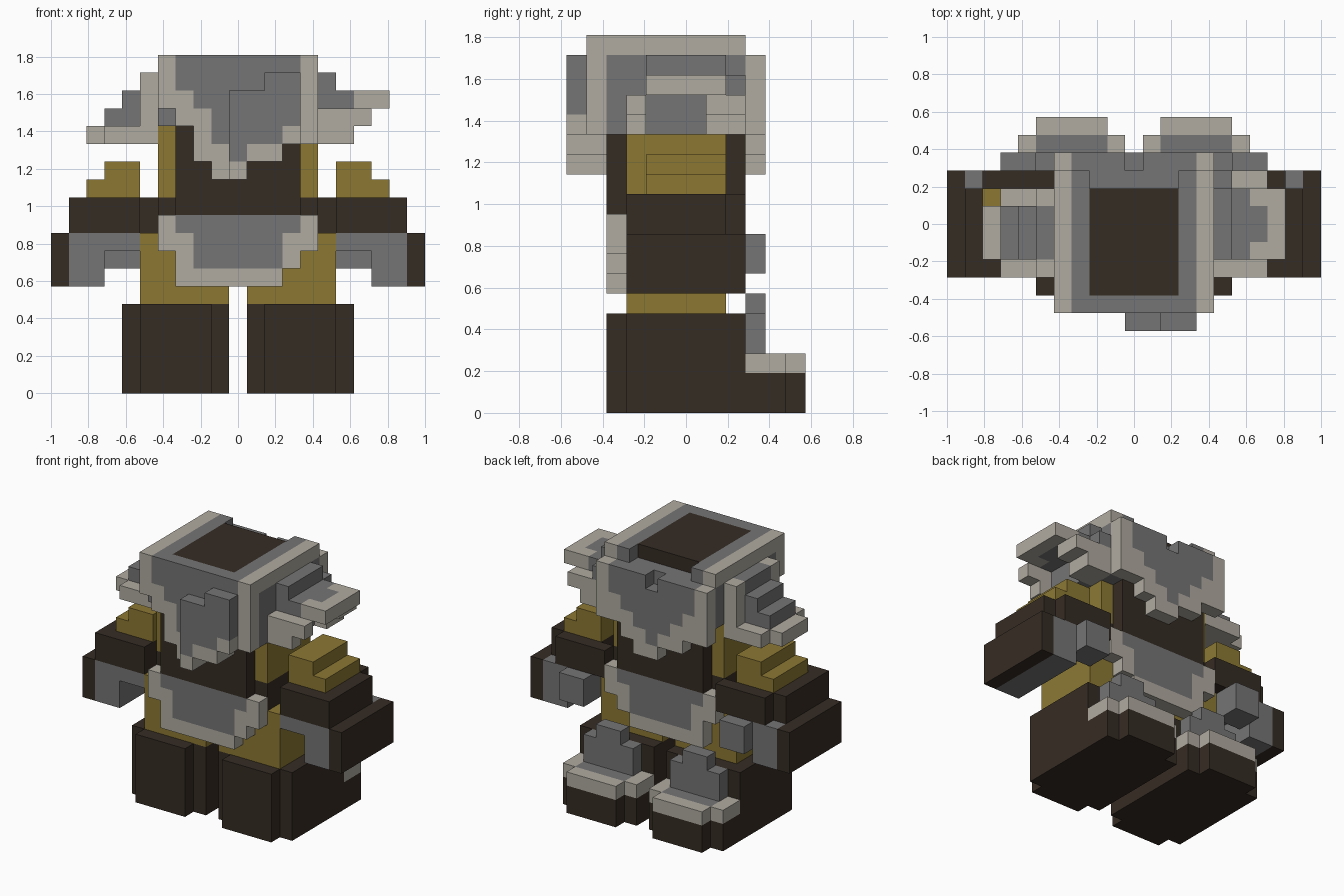
import bpy
import bmesh
from mathutils import Vector

cube = bpy.data.objects.get("Cube")
if cube:
    bpy.data.objects.remove(cube, do_unlink=True)

U = 2 / 21  # size of one block


def make_material(name, rgb):
    mat = bpy.data.materials.new(name)
    mat.use_nodes = True
    mat.diffuse_color = (*rgb, 1)
    mat.node_tree.nodes["Principled BSDF"].inputs["Base Color"].default_value = (*rgb, 1)
    return mat


MATERIALS = [
    make_material("dark_brown", (0.036, 0.025, 0.017)),
    make_material("gold", (0.262, 0.188, 0.034)),
    make_material("mid_grey", (0.178, 0.178, 0.178)),
    make_material("pale_stone", (0.435, 0.408, 0.352)),
]
DARK, GOLD, GREY, PALE = range(4)
blocks = {}  # block position -> (part, colour)


def fill(part, colour, xs, ys, zs):
    """Fill an inclusive range of blocks."""
    for x in range(xs[0], xs[1] + 1):
        for y in range(ys[0], ys[1] + 1):
            for z in range(zs[0], zs[1] + 1):
                blocks[x, y, z] = (part, colour)


def mirrored(part, colour, xs, ys, zs):
    """Fill on both sides, naming the parts left and right."""
    fill("left_" + part, colour, xs, ys, zs)
    fill("right_" + part, colour, (-xs[1], -xs[0]), ys, zs)


# Legs and shoes
mirrored("leg", DARK, (1, 6), (-3, 2), (0, 4))
mirrored("leg", DARK, (2, 5), (-4, -4), (0, 4))
mirrored("thigh", GOLD, (1, 5), (-3, 1), (5, 5))
for colour, zs in ((DARK, (0, 1)), (PALE, (2, 2))):
    mirrored("shoe", colour, (1, 6), (3, 4), zs)
    mirrored("shoe", colour, (2, 5), (5, 5), zs)
mirrored("shoe", GREY, (2, 5), (4, 4), (2, 2))
mirrored("shin_guard", GREY, (2, 5), (3, 3), (3, 4))
mirrored("shin_guard", GREY, (3, 4), (3, 3), (5, 5))

# Torso and hips
fill("hips", GOLD, (-5, 5), (-3, 1), (6, 8))
fill("torso", DARK, (-4, 4), (-3, 1), (9, 10))
fill("torso", GOLD, (-4, 4), (-3, 1), (11, 14))
fill("torso", DARK, (-3, 3), (-4, 2), (10, 14))

# Belt plates, front and rear
for name, y in (("front_belt", -4), ("rear_belt", 2)):
    fill(name, PALE, (-4, 4), (y, y), (8, 9))
    fill(name, PALE, (-3, 3), (y, y), (7, 7))
    fill(name, PALE, (-3, 2), (y, y), (6, 6))
    fill(name, GREY, (-3, 3), (y, y), (9, 9))
    fill(name, GREY, (-2, 2), (y, y), (7, 8))

# Arms, hands and shoulder pads
mirrored("arm", DARK, (6, 9), (-3, 1), (9, 10))
mirrored("arm", DARK, (5, 8), (2, 2), (9, 10))
mirrored("cuff", DARK, (10, 10), (-3, 2), (6, 8))
mirrored("hand", GREY, (8, 9), (-3, 2), (6, 8))
mirrored("hand", GREY, (6, 7), (-3, 2), (8, 8))
mirrored("hand", GREY, (6, 7), (2, 3), (7, 8))
mirrored("shoulder_pad", GOLD, (6, 8), (-2, 1), (11, 11))
mirrored("shoulder_pad", GOLD, (6, 7), (-2, 1), (12, 12))

# Helmet core and crown
fill("helmet", GREY, (-4, 4), (-4, 2), (15, 17))
fill("helmet", GREY, (4, 4), (-4, 2), (14, 14))
fill("crown", PALE, (-4, 4), (-5, 2), (18, 18))
fill("crown", GREY, (-3, 3), (-5, 2), (18, 18))
fill("crown", DARK, (-2, 2), (-4, 1), (18, 18))
for x in range(-2, 3):
    blocks.pop((x, 2, 18))


def drape(part, y, xs, heights):
    """Hanging panel: lowest block and lowest grey block per column."""
    for x, (low, grey) in zip(range(xs[0], xs[1] + 1), heights):
        fill(part, PALE, (x, x), (y, y), (low, 17))
        fill(part, GREY, (x, x), (y, y), (grey, 17))


# Hanging helmet panels (18 keeps a column all pale)
front = [(16, 18), (15, 17), (13, 16), (12, 14), (12, 13),
         (13, 14), (13, 14), (14, 15), (14, 18)]
rear = [(14, 18), (14, 16), (13, 15), (13, 14), (12, 13),
        (12, 14), (13, 15), (14, 16), (14, 18)]
drape("front_panel", -5, (-4, 4), front)
drape("front_tuft", -6, (0, 3), front[4:8])
drape("rear_panel", 3, (-4, 4), rear)
for spot in ((0, -6, 17), (1, -6, 17), (0, 3, 17)):
    blocks.pop(spot)

# Left ear: cupped, widening upward
for z, reach in ((14, 6), (15, 7)):
    fill("left_ear", PALE, (5, reach), (-3, -3), (z, z))
    fill("left_ear", PALE, (5, reach), (1, 2), (z, z))
fill("left_ear", GREY, (5, 5), (-2, 0), (14, 15))
fill("left_ear", PALE, (6, 8), (-2, 1), (16, 16))
fill("left_ear", GREY, (5, 6), (-2, 1), (16, 16))
fill("left_ear", GREY, (7, 7), (-1, 0), (16, 16))
fill("left_ear", GREY, (5, 5), (-2, 1), (17, 17))
fill("left_ear", GREY, (5, 5), (2, 2), (16, 16))

# Right ear: steps widening downward inside a pale rim
for step in range(3):
    fill("right_ear", GREY, (-5 - step, -5), (-2, 0), (17 - step, 17 - step))
fill("right_ear", PALE, (-8, -5), (-2, 0), (14, 14))
for y in (-3, 1):
    fill("right_ear", PALE, (-7, -5), (y, y), (14, 14))
    fill("right_ear", PALE, (-5, -5), (y, y), (15, 17))


def build(part):
    """Make one mesh from the open faces of a part's blocks."""
    bm = bmesh.new()
    for pos, (owner, colour) in blocks.items():
        if owner != part:
            continue
        centre = Vector(pos) + Vector((0, 0.5, 0.5))
        for axis in range(3):
            for sign in (-1, 1):
                beside = list(pos)
                beside[axis] += sign
                if tuple(beside) in blocks:
                    continue
                normal, a, b = Vector(), Vector(), Vector()
                normal[axis] = sign / 2
                a[(axis + 1) % 3] = 0.5
                b[(axis + 2) % 3] = sign / 2
                mid = centre + normal
                corners = (mid - a - b, mid + a - b, mid + a + b, mid - a + b)
                face = bm.faces.new([bm.verts.new(c * U) for c in corners])
                face.material_index = colour
    bmesh.ops.remove_doubles(bm, verts=bm.verts, dist=U / 100)
    mesh = bpy.data.meshes.new(part)
    bm.to_mesh(mesh)
    bm.free()
    for mat in MATERIALS:
        mesh.materials.append(mat)
    bpy.context.collection.objects.link(bpy.data.objects.new(part, mesh))


for part in sorted({owner for owner, _ in blocks.values()}):
    build(part)
